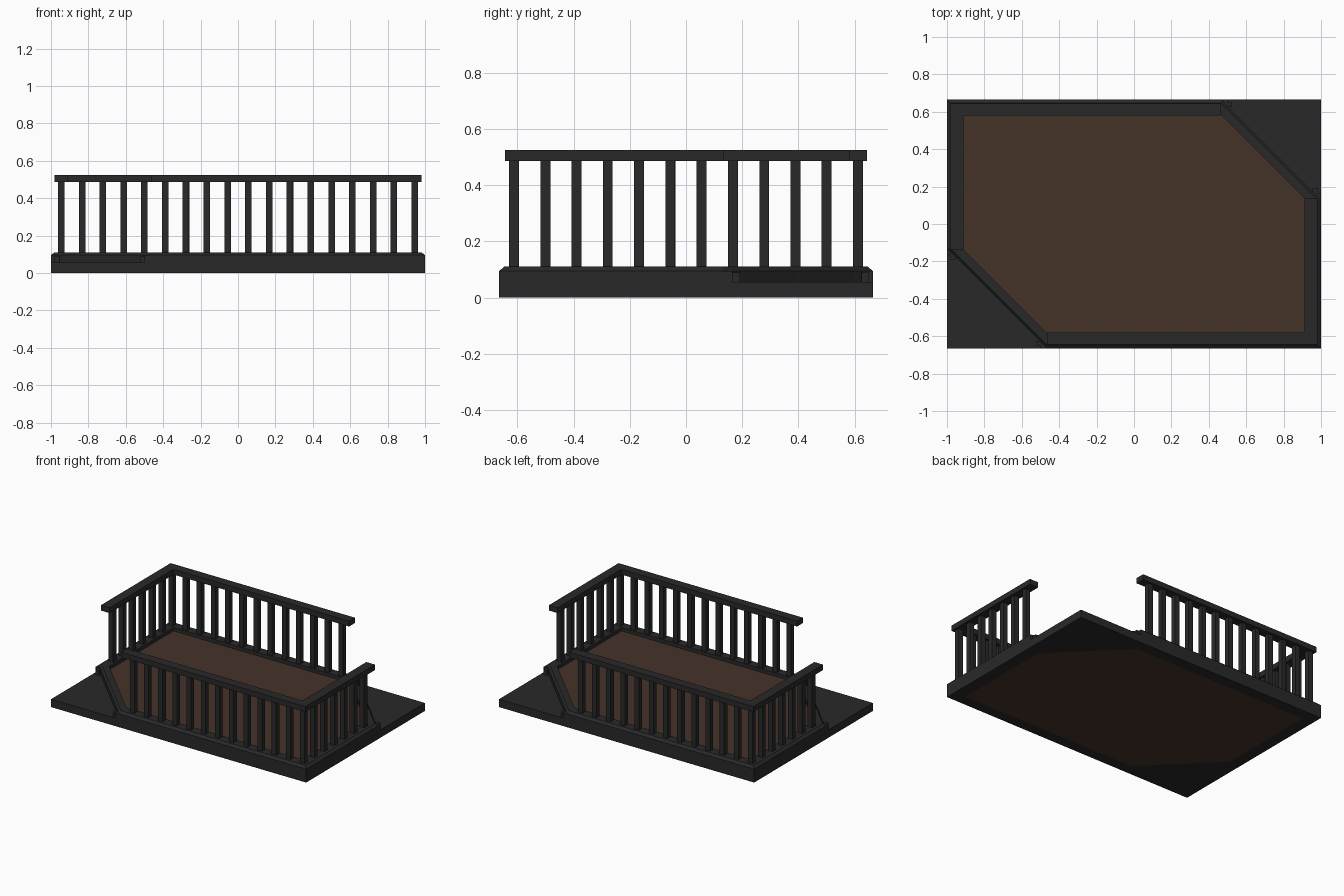
import bpy, bmesh

if "Cube" in bpy.data.objects:
    bpy.data.objects.remove(bpy.data.objects["Cube"])


def material(name, rgb):
    m = bpy.data.materials.new(name)
    m.diffuse_color = (*rgb, 1)
    m.use_nodes = True
    m.node_tree.nodes["Principled BSDF"].inputs["Base Color"].default_value = m.diffuse_color
    return m


DARK = material("charcoal metal", (0.022, 0.022, 0.022))
BROWN = material("brown wood", (0.06, 0.032, 0.022))


def finish(bm, name, mat):
    bmesh.ops.recalc_face_normals(bm, faces=bm.faces)
    me = bpy.data.meshes.new(name)
    bm.to_mesh(me)
    bm.free()
    me.materials.append(mat)
    ob = bpy.data.objects.new(name, me)
    bpy.context.collection.objects.link(ob)
    return ob


def prism(bm, pts, z0, z1):
    lo = [bm.verts.new((x, y, z0)) for x, y in pts]
    hi = [bm.verts.new((x, y, z1)) for x, y in pts]
    bm.faces.new(lo[::-1])
    bm.faces.new(hi)
    n = len(pts)
    for i in range(n):
        j = (i + 1) % n
        bm.faces.new((lo[i], lo[j], hi[j], hi[i]))


def rect(x0, x1, y0, y1):
    return [(x0, y0), (x1, y0), (x1, y1), (x0, y1)]


def hexagon(x, y, d):
    # rectangle with two opposite corners cut along x + y = d
    return [(x, -y), (x, d - x), (d - y, y), (-x, y), (-x, x - d), (y - d, -y)]


def both(pts):
    # the outline and its half-turn copy
    return pts, [(-x, -y) for x, y in pts]


# floor slab, visible from above and below
bm = bmesh.new()
prism(bm, hexagon(0.915, 0.585, 1.05), 0.0, 0.085)
finish(bm, "floor", BROWN)

# curb ring with chamfered outer edge
bm = bmesh.new()
sections = [(1.0, 0.665, 1.13, 0.0), (1.0, 0.665, 1.13, 0.095),
            (0.982, 0.647, 1.112, 0.11), (0.915, 0.585, 1.05, 0.11),
            (0.915, 0.585, 1.05, 0.0)]
loops = [[bm.verts.new((px, py, z)) for px, py in hexagon(x, y, d)]
         for x, y, d, z in sections]
for k in range(5):
    a, b = loops[k], loops[(k + 1) % 5]
    for i in range(6):
        j = (i + 1) % 6
        bm.faces.new((a[i], a[j], b[j], b[i]))
finish(bm, "curb", DARK)

# low triangular plates at the cut corners
bm = bmesh.new()
for p in both([(1.0, 0.13), (1.0, 0.665), (0.465, 0.665)]):
    prism(bm, p, 0.0, 0.056)
finish(bm, "corner_plates", DARK)

# curb ends and small stubs standing past the cut
bm = bmesh.new()
ends = [([(1.0, 0.13), (1.0, 0.165), (0.965, 0.165)], 0.095),
        ([(0.465, 0.665), (0.5, 0.63), (0.5, 0.665)], 0.095),
        (rect(0.955, 0.982, 0.16, 0.193), 0.09),
        (rect(0.495, 0.525, 0.625, 0.65), 0.09)]
for base, top in ends:
    for p in both(base):
        prism(bm, p, 0.05, top)
finish(bm, "curb_ends", DARK)

# L-shaped handrails
bm = bmesh.new()
for p in both([(-0.465, -0.645), (0.98, -0.645), (0.98, 0.135),
               (0.912, 0.135), (0.912, -0.58), (-0.465, -0.58)]):
    prism(bm, p, 0.487, 0.525)
finish(bm, "handrails", DARK)

# square balusters
bm = bmesh.new()
step, h = 0.1112, 0.0175
spots = [(0.945 - i * step, -0.612) for i in range(13)]
spots += [(0.945, -0.612 + i * step) for i in range(1, 7)]
for x, y in spots:
    for p in both(rect(x - h, x + h, y - h, y + h)):
        prism(bm, p, 0.108, 0.488)
finish(bm, "balusters", DARK)
